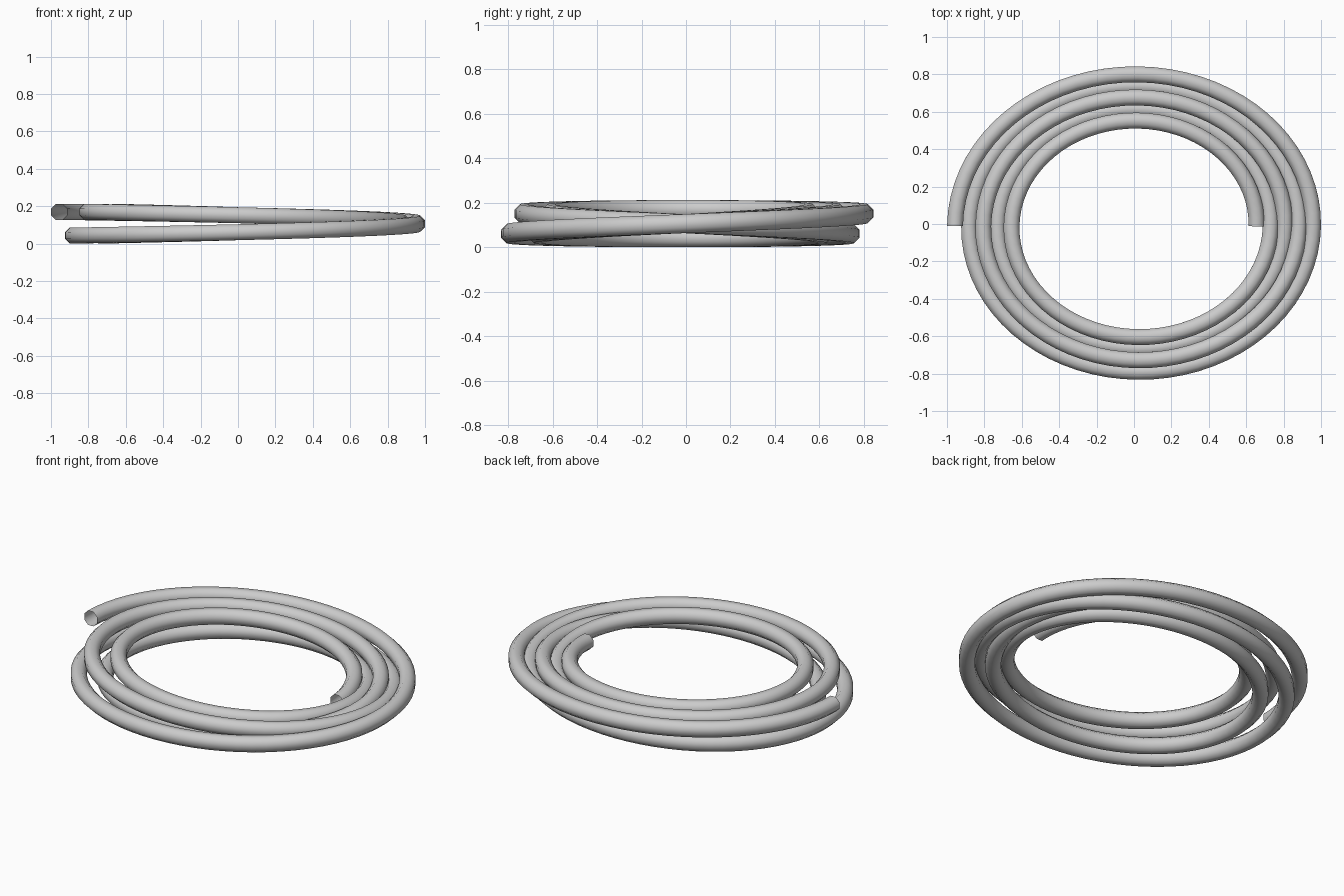
import bpy, bmesh, math
from mathutils import Vector

if "Cube" in bpy.data.objects:
    bpy.data.objects.remove(bpy.data.objects["Cube"])

TURNS = 4.5        # windings from the outer end to the inner end
STEPS = 72         # rings per winding
SIDES = 8          # sides of the hose section
RADIUS = 0.0425 / math.cos(math.pi / SIDES)


def path(t):
    """Centre line: an oval inward spiral that rises and falls over two windings."""
    a = math.tau * t
    return Vector((0.019 - (0.976 - 0.0755 * t) * math.cos(a),
                   -0.0105 + (0.826 - 0.0618 * t) * math.sin(a),
                   0.106 + 0.0635 * math.cos(a / 2)))


# Hose: open tube swept along the spiral
bm = bmesh.new()
rings = []
count = int(TURNS * STEPS)
for i in range(count + 1):
    t = i / STEPS
    tangent = (path(t + 0.001) - path(t - 0.001)).normalized()
    side = tangent.cross(Vector((0, 0, 1))).normalized()
    up = side.cross(tangent)
    ring = []
    for k in range(SIDES):
        b = math.tau * (k + 0.5) / SIDES
        ring.append(bm.verts.new(path(t) + RADIUS * (side * math.cos(b) + up * math.sin(b))))
    rings.append(ring)
for r0, r1 in zip(rings, rings[1:]):
    for k in range(SIDES):
        n = (k + 1) % SIDES
        bm.faces.new((r0[k], r0[n], r1[n], r1[k])).smooth = True
bmesh.ops.recalc_face_normals(bm, faces=bm.faces)

mesh = bpy.data.meshes.new("coiled_hose")
bm.to_mesh(mesh)
bm.free()
hose = bpy.data.objects.new("coiled_hose", mesh)
bpy.context.collection.objects.link(hose)

# Colour
grey = bpy.data.materials.new("light grey")
grey.diffuse_color = (0.6, 0.6, 0.6, 1)
grey.use_nodes = True
grey.node_tree.nodes["Principled BSDF"].inputs["Base Color"].default_value = grey.diffuse_color
mesh.materials.append(grey)
